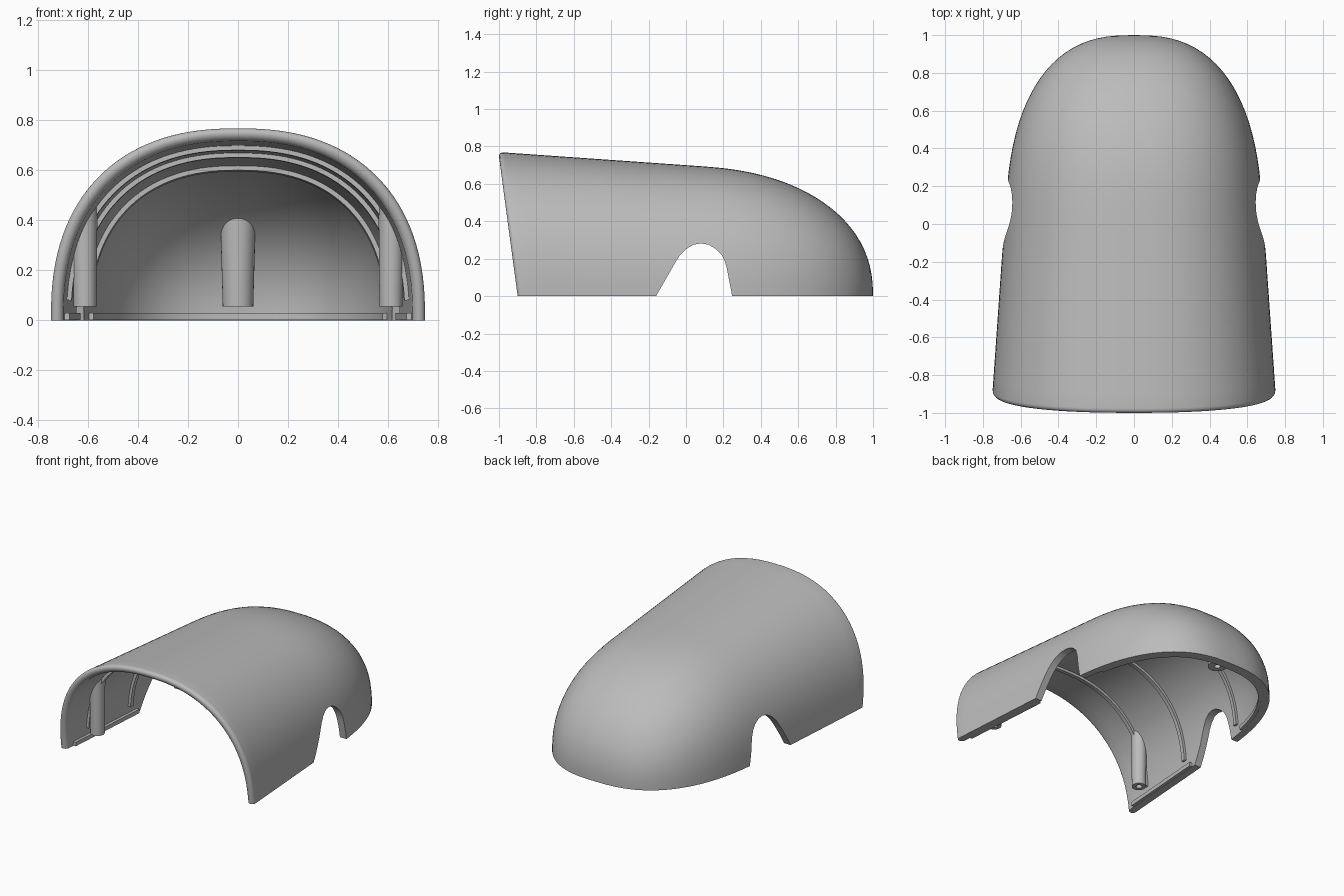
import bpy, bmesh, math

cube = bpy.data.objects.get("Cube")
if cube:
    bpy.data.objects.remove(cube, do_unlink=True)

WALL = 0.05      # shell thickness
POW = 2.35       # squareness of the cross-section
BACK = 0.1       # y where the rounded tail begins
SEG = 64

grey = bpy.data.materials.new("plain grey")
grey.use_nodes = True
colour = (0.5, 0.5, 0.5, 1)
grey.diffuse_color = colour
grey.node_tree.nodes["Principled BSDF"].inputs["Base Color"].default_value = colour


def finish(name, bm):
    bmesh.ops.recalc_face_normals(bm, faces=bm.faces)
    mesh = bpy.data.meshes.new(name)
    bm.to_mesh(mesh)
    bm.free()
    mesh.materials.append(grey)
    obj = bpy.data.objects.new(name, mesh)
    bpy.context.collection.objects.link(obj)
    return obj


def smooth(obj):
    bpy.ops.object.select_all(action='DESELECT')
    obj.select_set(True)
    bpy.context.view_layer.objects.active = obj
    bpy.ops.object.shade_smooth_by_angle(angle=math.radians(35))


def size(y, d):
    """Half width and height of the body at y, offset inward by d."""
    t = min(1, max(0, (y - BACK) / (1 - BACK - d)))
    w = (0.687 - 0.07 * y - d) * (1 - t ** 2.6) ** (1 / 2.6)
    h = (0.70 - 0.07 * y - d) * (1 - t ** 2.3) ** (1 / 2.3)
    return w, h


def section(y, d, a):
    w, h = size(y, d)
    c, s = math.cos(a), max(0, math.sin(a))
    return math.copysign(abs(c) ** (2 / POW), c) * w, s ** (2 / POW) * h


def roof(x, y, d):
    w, h = size(y, d)
    return h * max(0, 1 - (abs(x) / w) ** POW) ** (1 / POW)


def loft(bm, rings, closed=True, caps=True):
    """Join successive rings of points with quads."""
    rows = [[bm.verts.new(p) for p in ring] for ring in rings]
    n = len(rows[0])
    for r, q in zip(rows, rows[1:]):
        for i in range(n if closed else n - 1):
            j = (i + 1) % n
            bm.faces.new((r[i], r[j], q[j], q[i]))
    if caps:
        bm.faces.new(rows[0])
        bm.faces.new(rows[-1])
    return rows


# Shell: outer skin, rounded front rim, inner skin
def shell_row(base, d):
    row = []
    slant = 0.135 * min(1, max(0, BACK - base))
    for k in range(SEG + 1):
        a = math.pi * k / SEG
        y = base - slant * section(base, d, a)[1]
        x, z = section(y, d, a)
        row.append((x, y, z))
    return row


def skin(d):
    """Rows from next to the tail tip forward to just behind the rim."""
    tail = [BACK + (1 - BACK - d) * math.sin(math.pi / 2 * (1 - i / 22)) ** (2 / 2.4)
            for i in range(1, 22)]
    body = [BACK - i * (BACK + 0.9 - WALL / 2) / 14 for i in range(15)]
    return [shell_row(b, d) for b in tail + body]


rim = []
for i in range(1, 10):
    a = math.pi * i / 10
    rim.append(shell_row(-0.9 + WALL / 2 * (1 - math.sin(a)), WALL / 2 * (1 - math.cos(a))))
bm = bmesh.new()
rows = loft(bm, skin(0) + rim + skin(WALL)[::-1], closed=False, caps=False)
tips = [bm.verts.new((0, 1, 0)), bm.verts.new((0, 1 - WALL, 0))]
for tip, row in zip(tips, (rows[0], rows[-1])):
    for p, q in zip(row, row[1:]):
        bm.faces.new((tip, p, q))
bm.faces.new([tips[0]] + [r[0] for r in rows] + [tips[1]] + [r[-1] for r in reversed(rows)])
shell = finish("shell", bm)

# Side arches cut straight through both walls
arch = [(-0.172, -0.02), (-0.16, 0), (-0.06, 0.175), (-0.035, 0.215), (0, 0.252),
        (0.04, 0.275), (0.08, 0.282), (0.12, 0.275), (0.16, 0.252), (0.19, 0.222),
        (0.208, 0.185), (0.218, 0.15), (0.247, 0), (0.25, -0.02)]
bm = bmesh.new()
loft(bm, [[(x, y, z) for y, z in arch] for x in (-1, 1)])
cutter = finish("arch_cutter", bm)
cutter.hide_render = True
cut = shell.modifiers.new("arches", 'BOOLEAN')
cut.operation = 'DIFFERENCE'
cut.solver = 'EXACT'
cut.object = cutter
bpy.context.view_layer.objects.active = shell
shell.select_set(True)
bpy.ops.object.modifier_apply(modifier=cut.name)
bpy.data.objects.remove(cutter, do_unlink=True)
smooth(shell)

# Stiffening ribs across the inside
for name, y in (("front_rib", -0.7), ("middle_rib", -0.28), ("rear_rib", 0.3)):
    rings = []
    for k in range(SEG + 1):
        a = 0.08 + (math.pi - 0.16) * k / SEG
        ring = []
        for yy, d in ((y, 0.035), (y + 0.03, 0.035), (y + 0.03, 0.068), (y, 0.068)):
            x, z = section(yy, d, a)
            ring.append((x, yy, z))
        rings.append(ring)
    bm = bmesh.new()
    loft(bm, rings)
    smooth(finish(name, bm))


# Locating lip along the bottom edge
def lip_ring(y, side, tail=None):
    ring = []
    for d, z in ((0.03, 0.002), (0.03, 0.03), (0.07, 0.03), (0.07, 0.002)):
        yy = y if tail is None else BACK + (1 - BACK - d) * math.sin(tail) ** (2 / 2.4)
        ring.append((side * size(yy, d)[0], yy, z))
    return ring


for name, side in (("left_lip", 1), ("right_lip", -1)):
    bm = bmesh.new()
    loft(bm, [lip_ring(-0.83 + 0.64 * i / 8, side) for i in range(9)])
    smooth(finish(name, bm))
angles = [0.27 + (math.pi / 2 - 0.27) * i / 24 for i in range(25)]
bm = bmesh.new()
loft(bm, [lip_ring(0, 1, a) for a in angles] + [lip_ring(0, -1, a) for a in angles[-2::-1]])
smooth(finish("tail_lip", bm))


# Screw posts hanging from the inside of the roof
def post(name, x, y, low, high):
    def circle(r, z=None):
        pts = []
        for k in range(32):
            a = math.tau * k / 32
            px, py = x + r * math.cos(a), y + r * math.sin(a)
            pts.append((px, py, roof(px, py, WALL / 2) if z is None else z))
        return pts
    bm = bmesh.new()
    loft(bm, [circle(high), circle(low, 0.055), circle(0.02, 0.055), circle(0.02, 0.2)])
    smooth(finish(name, bm))


post("left_post", 0.612, -0.68, 0.046, 0.05)
post("right_post", -0.612, -0.68, 0.046, 0.05)
post("tail_post", 0, 0.84, 0.061, 0.07)
